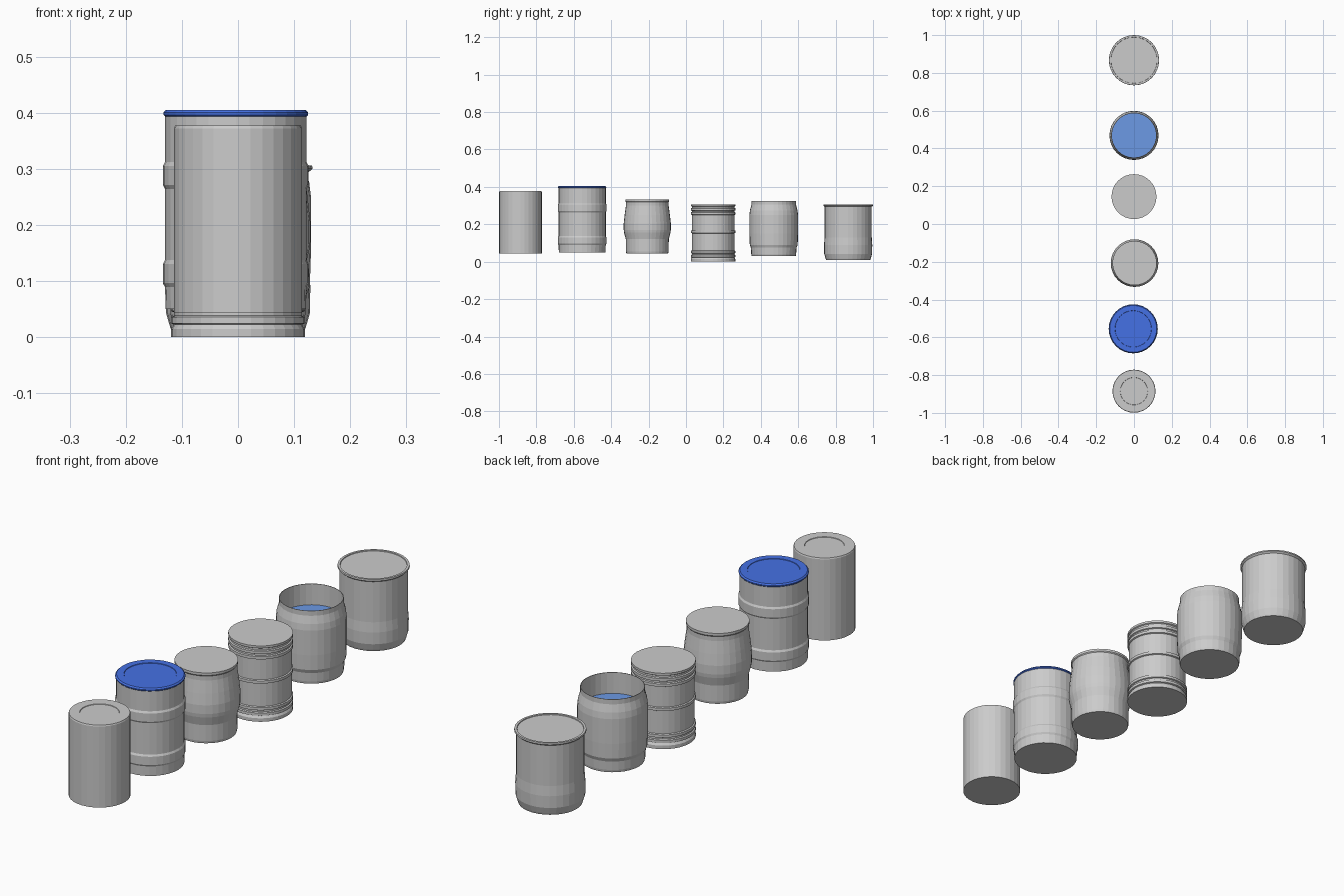
import bpy, bmesh, math

cube = bpy.data.objects.get("Cube")
if cube:
    bpy.data.objects.remove(cube, do_unlink=True)

SIDES = 32


def make_material(name, rgb):
    mat = bpy.data.materials.new(name)
    mat.use_nodes = True
    colour = (*rgb, 1.0)
    mat.diffuse_color = colour
    mat.node_tree.nodes["Principled BSDF"].inputs["Base Color"].default_value = colour
    return mat


grey = make_material("container_grey", (0.6, 0.6, 0.6))
blue = make_material("lid_blue", (0.06, 0.165, 0.78))
pale_blue = make_material("content_pale_blue", (0.15, 0.32, 0.78))


def lathe(name, x, y, profile, main=grey, cap=None):
    """Spin a bottom-to-top (radius, height) profile and close both ends."""
    bm = bmesh.new()
    rings = []
    for r, z in profile:
        ring = []
        for i in range(SIDES):
            a = 2 * math.pi * i / SIDES
            ring.append(bm.verts.new((r * math.cos(a), r * math.sin(a), z)))
        rings.append(ring)
    for low, high in zip(rings, rings[1:]):
        for i in range(SIDES):
            j = (i + 1) % SIDES
            bm.faces.new((low[i], low[j], high[j], high[i]))
    bm.faces.new(rings[0][::-1])
    top = bm.faces.new(rings[-1])
    if cap:
        top.material_index = 1
    mesh = bpy.data.meshes.new(name)
    bm.to_mesh(mesh)
    bm.free()
    mesh.materials.append(main)
    if cap:
        mesh.materials.append(cap)
    obj = bpy.data.objects.new(name, mesh)
    obj.location = (x, y, 0)
    bpy.context.collection.objects.link(obj)
    return obj


def ridges(body, raised, centres, half):
    """Profile points for raised hoops around a straight wall."""
    points = []
    for z in centres:
        points += [(body, z - half), (raised, z - half * 0.7),
                   (raised, z + half * 0.7), (body, z + half)]
    return points


# Plain tin with a small round seam in its top
lathe("plain_tin", 0, -0.885, [
    (0.114, 0.044), (0.114, 0.372), (0.112, 0.377),
    (0.073, 0.377), (0.072, 0.375)])

# Drum with two wide hoops
lathe("lidded_drum", -0.004, -0.555, [
    (0.125, 0.05), *ridges(0.126, 0.130, (0.113, 0.288), 0.024), (0.126, 0.394)])

# Blue lid of the drum
lathe("drum_lid", -0.004, -0.555, [
    (0.126, 0.393), (0.129, 0.396), (0.129, 0.400), (0.124, 0.405),
    (0.097, 0.405), (0.096, 0.403)], main=blue)

# Can with a bulging waist
lathe("bulged_can", 0.003, -0.207, [
    (0.112, 0.045), (0.114, 0.055), (0.115, 0.12), (0.124, 0.155),
    (0.126, 0.17), (0.126, 0.205), (0.121, 0.25), (0.114, 0.30),
    (0.114, 0.318), (0.117, 0.322), (0.117, 0.332)])

# Can with narrow hoops
lathe("ribbed_can", 0, 0.145, [
    (0.119, 0.0), (0.119, 0.014),
    *ridges(0.114, 0.119, (0.03, 0.052, 0.16, 0.258, 0.28), 0.008),
    (0.114, 0.295), (0.119, 0.298), (0.119, 0.307)])

# Open barrel with its contents below the rim
lathe("open_barrel", 0, 0.469, [
    (0.118, 0.03), (0.120, 0.04), (0.122, 0.075), (0.128, 0.09),
    (0.130, 0.15), (0.130, 0.25), (0.127, 0.275), (0.119, 0.305),
    (0.119, 0.325), (0.117, 0.325), (0.117, 0.24)], cap=pale_blue)

# Wide pot with a projecting rim and tapered foot
lathe("rimmed_pot", 0, 0.867, [
    (0.118, 0.01), (0.121, 0.018), (0.128, 0.042), (0.129, 0.09), (0.126, 0.13),
    (0.126, 0.294), (0.133, 0.300), (0.132, 0.306), (0.123, 0.306), (0.122, 0.303)])
